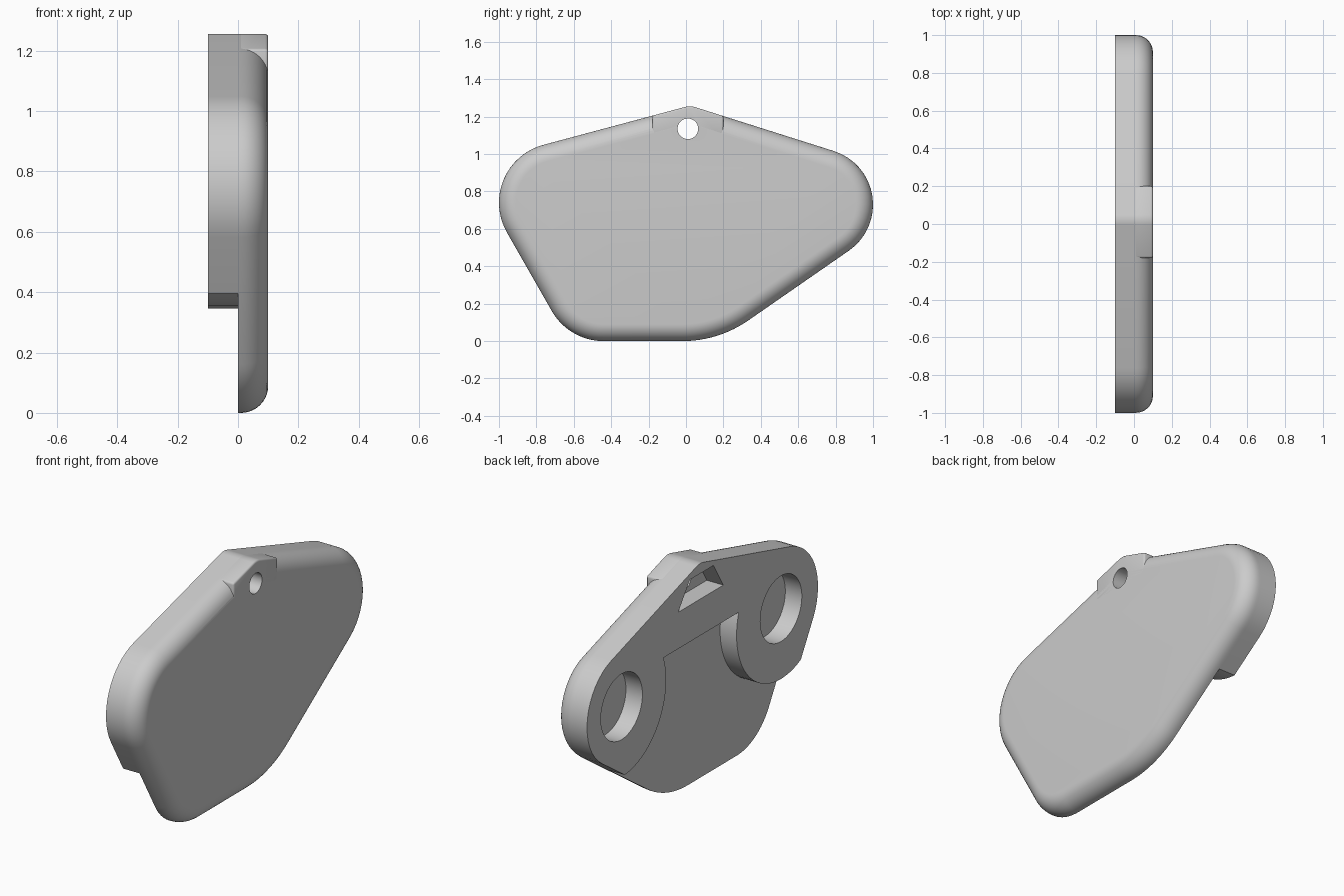
import bpy
import bmesh
from math import pi, sin, cos, atan2, acos, hypot

cube = bpy.data.objects.get("Cube")
if cube:
    bpy.data.objects.remove(cube, do_unlink=True)

GREY = (0.6, 0.6, 0.6, 1.0)
mat = bpy.data.materials.new("plain grey")
mat.use_nodes = True
mat.diffuse_color = GREY
mat.node_tree.nodes["Principled BSDF"].inputs["Base Color"].default_value = GREY

# Corner circles of the outline (y, z, radius), counter-clockwise
LOBE_A, LOBE_B = (-0.68, 0.74), (0.70, 0.73)
CORNERS = [(*LOBE_A, 0.32), (-0.44, 0.32, 0.32), (-0.02, 0.62, 0.62),
           (*LOBE_B, 0.30), (0.02, 1.155, 0.10)]


def outline(inset=0.0, steps=16):
    """Arcs joined by their outer tangents, moved inward by inset."""
    normals = []
    for (y, z, r), (y2, z2, r2) in zip(CORNERS, CORNERS[1:] + CORNERS[:1]):
        dy, dz = y2 - y, z2 - z
        normals.append(atan2(dz, dy) - acos((r - r2) / hypot(dy, dz)))
    points = []
    for i, (y, z, r) in enumerate(CORNERS):
        start = normals[i - 1]
        sweep = (normals[i] - start) % (2 * pi)
        for k in range(steps + 1):
            a = start + sweep * k / steps
            points.append((y + (r - inset) * cos(a), z + (r - inset) * sin(a)))
    return points


def circle(centre, r, n=64):
    return [(centre[0] + r * cos(2 * pi * k / n), centre[1] + r * sin(2 * pi * k / n))
            for k in range(n)]


def rect(y0, y1, z0, z1):
    return [(y0, z0), (y1, z0), (y1, z1), (y0, z1)]


def loft(name, rings):
    """Closed solid through (x, profile) rings, ordered along +x."""
    bm = bmesh.new()
    loops = [[bm.verts.new((x, y, z)) for y, z in prof] for x, prof in rings]
    n = len(loops[0])
    for a, b in zip(loops, loops[1:]):
        for i in range(n):
            j = (i + 1) % n
            bm.faces.new((a[i], a[j], b[j], b[i]))
    bm.faces.new(loops[0][::-1])
    bm.faces.new(loops[-1])
    bmesh.ops.recalc_face_normals(bm, faces=bm.faces)
    mesh = bpy.data.meshes.new(name)
    bm.to_mesh(mesh)
    bm.free()
    obj = bpy.data.objects.new(name, mesh)
    bpy.context.collection.objects.link(obj)
    mesh.materials.append(mat)
    return obj


def prism(name, profile, x0, x1):
    return loft(name, [(x0, profile), (x1, profile)])


def select(obj):
    bpy.ops.object.select_all(action='DESELECT')
    obj.select_set(True)
    bpy.context.view_layer.objects.active = obj


def combine(obj, operation, cutter):
    mod = obj.modifiers.new("cut", 'BOOLEAN')
    mod.operation, mod.solver, mod.object = operation, 'EXACT', cutter
    select(obj)
    bpy.ops.object.modifier_apply(modifier=mod.name)
    bpy.data.objects.remove(cutter, do_unlink=True)


# Face plate with a rounded front rim
R = 0.09
rings = [(0.0, outline())]
for k in range(11):
    a = k / 10 * pi / 2
    rings.append((0.1 - R + R * sin(a), outline(R * (1 - cos(a)))))
plate = loft("face_plate", rings)

# Square-edged tab at the top, sharing the outline
tab = prism("hanging_tab", outline(), 0.0, 0.1)
combine(tab, 'INTERSECT', prism("tab_limit", rect(-0.18, 0.20, 1.08, 1.4), -0.2, 0.3))
bevel = tab.modifiers.new("soft_edge", 'BEVEL')
bevel.width, bevel.segments, bevel.limit_method = 0.01, 3, 'ANGLE'
bevel.angle_limit = 1.0
select(tab)
bpy.ops.object.modifier_apply(modifier=bevel.name)

# Back mount: top bar with two round lobes, trimmed to the outline
mount = prism("back_mount", rect(-1.2, 1.2, 0.86, 1.4), -0.3, 0.3)
for centre in (LOBE_A, LOBE_B):
    combine(mount, 'UNION', prism("lobe", circle(centre, 0.385), -0.25, 0.25))
combine(mount, 'INTERSECT', prism("trim", outline(), -0.1, 0.0))

# Round sockets and the tapered pocket
for centre in (LOBE_A, LOBE_B):
    combine(mount, 'DIFFERENCE', prism("socket", circle(centre, 0.18), -0.2, 0.1))
pocket = [(-0.18, 1.06), (0.21, 1.06), (0.11, 1.2), (-0.095, 1.2)]
combine(mount, 'DIFFERENCE', prism("pocket", pocket, -0.2, 0.1))

# Hanging hole
for part in (plate, tab):
    combine(part, 'DIFFERENCE', prism("hole", circle((0.01, 1.135), 0.055, 48), -0.3, 0.3))

for part in (plate, tab, mount):
    select(part)
    bpy.ops.object.shade_smooth_by_angle(angle=0.6)
